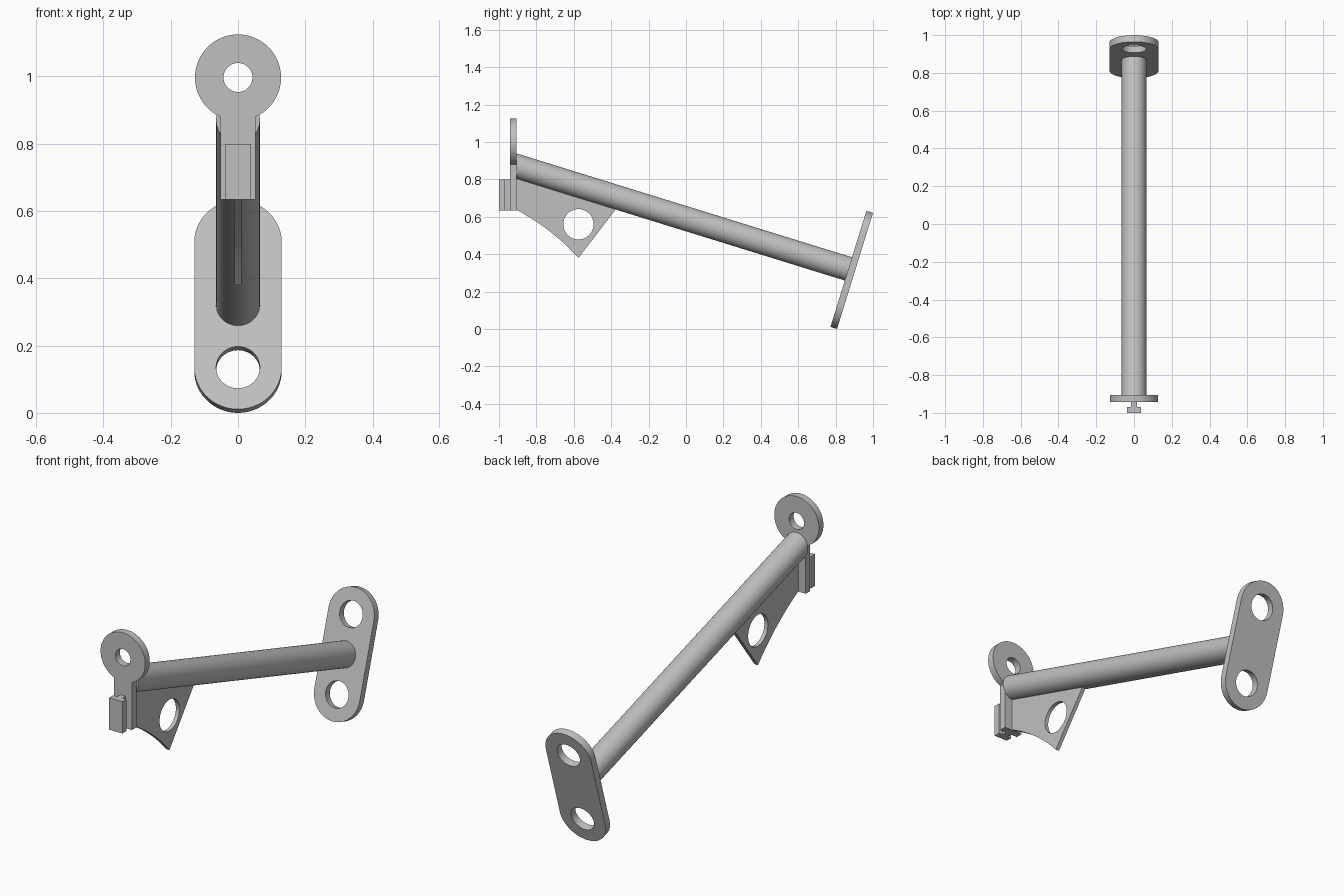
import bpy, bmesh
from math import sin, cos, tan, pi, radians, asin
from mathutils import Matrix, Vector

cube = bpy.data.objects.get("Cube")
if cube:
    bpy.data.objects.remove(cube, do_unlink=True)

steel = bpy.data.materials.new("plain_grey_steel")
steel.use_nodes = True
grey = (0.53, 0.53, 0.53, 1)
steel.diffuse_color = grey
steel.node_tree.nodes["Principled BSDF"].inputs["Base Color"].default_value = grey

TILT = radians(17.2)
FRONT = Matrix.Rotation(pi / 2, 4, 'X')                       # profile in x, z
SIDE = Matrix(((0, 0, 1, 0), (1, 0, 0, 0), (0, 1, 0, 0), (0, 0, 0, 1)))  # profile in y, z


def arc(cx, cy, r, start=0, end=2 * pi, n=48):
    closed = abs(end - start) > 6.28
    div = n if closed else n - 1
    return [(cx + r * cos(start + (end - start) * i / div),
             cy + r * sin(start + (end - start) * i / div)) for i in range(n)]


def finish(name, mesh):
    mesh.materials.clear()
    mesh.materials.append(steel)
    obj = bpy.data.objects.new(name, mesh)
    bpy.context.collection.objects.link(obj)
    bpy.ops.object.select_all(action='DESELECT')
    obj.select_set(True)
    bpy.context.view_layer.objects.active = obj
    bpy.ops.object.shade_smooth_by_angle(angle=radians(30))
    return obj


def plate(name, loops, thickness, matrix):
    """Extrude an outline with holes, centred on its own plane."""
    curve = bpy.data.curves.new(name + "_profile", 'CURVE')
    curve.dimensions = '2D'
    curve.fill_mode = 'BOTH'
    curve.extrude = thickness / 2
    for points in loops:
        spline = curve.splines.new('POLY')
        spline.points.add(len(points) - 1)
        for p, (x, y) in zip(spline.points, points):
            p.co = (x, y, 0, 1)
        spline.use_cyclic_u = True
    temp = bpy.data.objects.new(name + "_profile", curve)
    bpy.context.collection.objects.link(temp)
    graph = bpy.context.evaluated_depsgraph_get()
    mesh = bpy.data.meshes.new_from_object(temp.evaluated_get(graph))
    bpy.data.objects.remove(temp, do_unlink=True)
    bm = bmesh.new()
    bm.from_mesh(mesh)
    bmesh.ops.remove_doubles(bm, verts=bm.verts, dist=0.0001)
    bmesh.ops.recalc_face_normals(bm, faces=bm.faces)
    bm.to_mesh(mesh)
    bm.free()
    mesh.transform(matrix)
    return finish(name, mesh)


def box(name, low, high):
    bm = bmesh.new()
    bmesh.ops.create_cube(bm, size=1)
    low, high = Vector(low), Vector(high)
    for v in bm.verts:
        v.co = (low + high) / 2 + v.co * (high - low)
    mesh = bpy.data.meshes.new(name)
    bm.to_mesh(mesh)
    bm.free()
    return finish(name, mesh)


# Round eye with a straight neck below
R, NECK, EYE_Z = 0.128, 0.052, 0.997
a = asin(NECK / R)
eye = arc(0, EYE_Z, R, -pi / 2 + a, 1.5 * pi - a, 64)
eye += [(-NECK, 0.635), (NECK, 0.635)]
plate("front_eye_bracket", [eye, arc(0, EYE_Z, 0.043)], 0.037,
      Matrix.Translation((0, -0.9235, 0)) @ FRONT)

# T-shaped slide on the bracket front
box("slide_web", (-0.015, -0.97, 0.635), (0.015, -0.94, 0.8))
box("slide_head", (-0.038, -1.0, 0.635), (0.038, -0.968, 0.8))

# Tilted rear plate with two holes
r, off = 0.13, 0.195
outline = arc(0, off, r, 0, pi, 32) + arc(0, -off, r, pi, 2 * pi, 32)
plate("rear_plate", [outline, arc(0, off, 0.065), arc(0, -off, 0.065)], 0.037,
      Matrix.Translation((0, 0.886, 0.316)) @ Matrix.Rotation(pi / 2 - TILT, 4, 'X'))

# Sloping rod, its front end cut flush with the bracket
axis = Vector((0, cos(TILT), -sin(TILT)))
rear = Vector((0, 0.87, 0.321))
bm = bmesh.new()
bmesh.ops.create_cone(bm, cap_ends=True, segments=64, radius1=0.065, radius2=0.065, depth=2)
bm.transform(Matrix.Translation(rear - axis) @ axis.to_track_quat('Z', 'Y').to_matrix().to_4x4())
for v in bm.verts:
    if v.co.y < 0:
        v.co += axis * ((-0.905 - v.co.y) / axis.y)
rod = bpy.data.meshes.new("rod")
bm.to_mesh(rod)
bm.free()
finish("rod", rod)

# Thin gusset under the rod with a concave lower edge
start, tip = Vector((-0.906, 0.637)), Vector((-0.575, 0.38))
bend = Vector((-0.715, 0.535))
lower = [tuple(start * (1 - t) ** 2 + bend * 2 * t * (1 - t) + tip * t * t)
         for t in [i / 16 for i in range(17)]]
gusset = lower + [(-0.36, 0.66), (-0.906, 0.66 + 0.546 * tan(TILT))]
plate("gusset", [gusset, arc(-0.575, 0.56, 0.081)], 0.02, SIDE)
